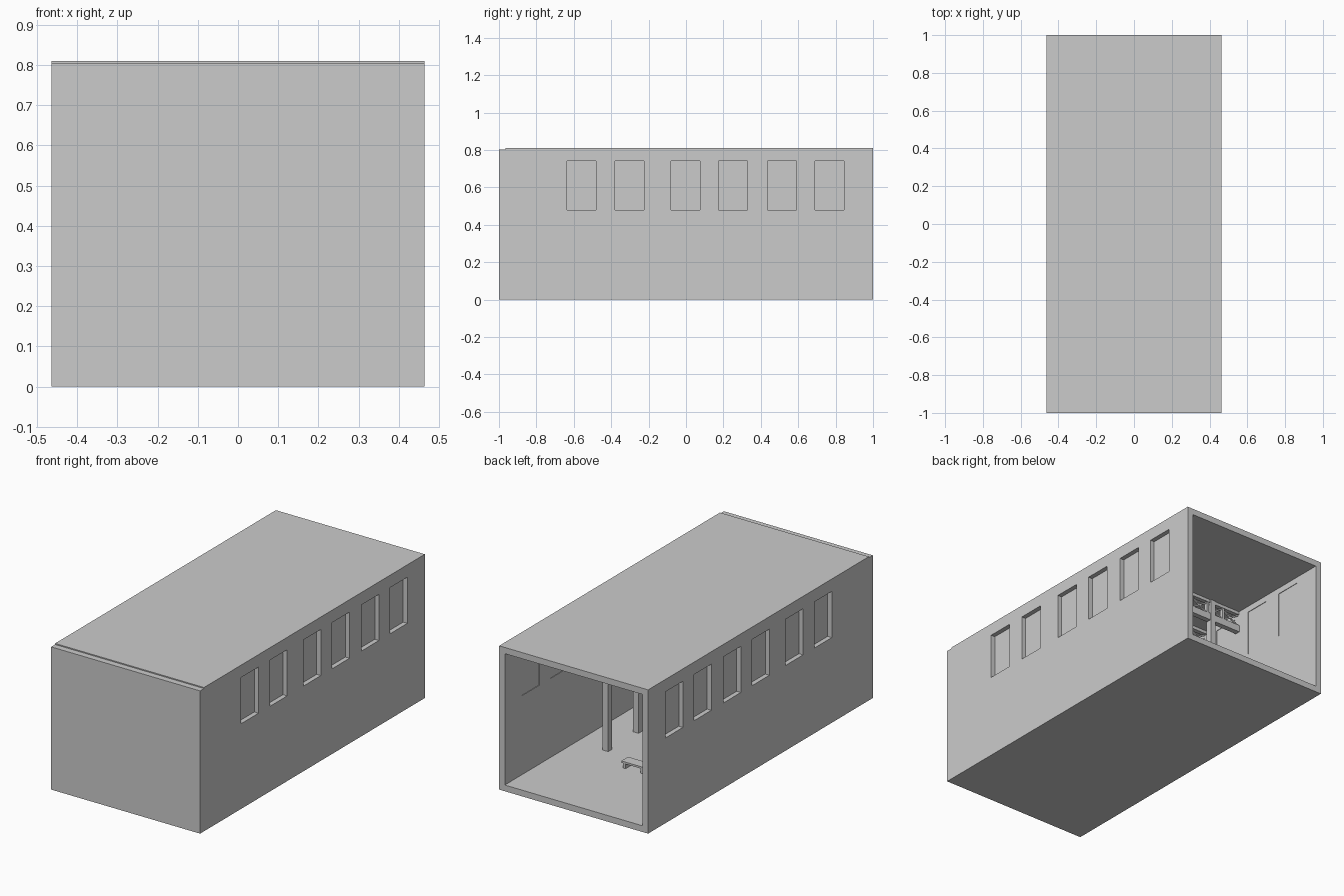
import bpy, bmesh, math
from mathutils import Matrix

cube = bpy.data.objects.get("Cube")
if cube:
    bpy.data.objects.remove(cube)

HALF_W, HEIGHT, SLAB = 0.464, 0.81, 0.035
CEILING = HEIGHT - SLAB

grey = bpy.data.materials.new("plain grey")
grey.use_nodes = True
grey.diffuse_color = (0.6, 0.6, 0.6, 1)
grey.node_tree.nodes["Principled BSDF"].inputs["Base Color"].default_value = (0.6, 0.6, 0.6, 1)


def finish(name, bm):
    mesh = bpy.data.meshes.new(name)
    bm.to_mesh(mesh)
    bm.free()
    mesh.materials.append(grey)
    obj = bpy.data.objects.new(name, mesh)
    bpy.context.collection.objects.link(obj)
    return obj


def add_box(bm, lo, hi):
    size = [b - a for a, b in zip(lo, hi)]
    mid = [(a + b) / 2 for a, b in zip(lo, hi)]
    bmesh.ops.create_cube(bm, size=1, matrix=Matrix.Translation(mid) @ Matrix.Diagonal((*size, 1)))


def add_brace(bm, x0, x1, z0, z1, y, thick):
    # thin diagonal bar in the xz plane
    length, angle = math.hypot(x1 - x0, z1 - z0), math.atan2(z1 - z0, x1 - x0)
    place = Matrix.Translation(((x0 + x1) / 2, y, (z0 + z1) / 2)) @ Matrix.Rotation(-angle, 4, "Y")
    bmesh.ops.create_cube(bm, size=1, matrix=place @ Matrix.Diagonal((length, thick, thick, 1)))


def box(name, lo, hi):
    bm = bmesh.new()
    add_box(bm, lo, hi)
    return finish(name, bm)


# Shell: floor, roof and the closed front end; the back stays open
box("floor", (-HALF_W, SLAB - 1, 0), (HALF_W, 1, SLAB))
box("roof", (-HALF_W, SLAB - 1, CEILING), (HALF_W, 1, HEIGHT))
box("front_wall", (-HALF_W, -1, 0), (HALF_W, SLAB - 1, 0.804))

# Side walls: a grid of faces with window cells left out, thickened inward
WINDOW_STARTS = (-0.635, -0.38, -0.08, 0.175, 0.437, 0.69)
WINDOW_W, SILL, HEAD = 0.155, 0.48, 0.74
ys = sorted([SLAB - 1, 1] + [s + d for s in WINDOW_STARTS for d in (0, WINDOW_W)])
zs = [SLAB, SILL, HEAD, CEILING]

for side, label in ((1, "left"), (-1, "right")):
    bm = bmesh.new()
    grid = [[bm.verts.new((side * HALF_W, y, z)) for z in zs] for y in ys]
    for i in range(len(ys) - 1):
        for j in range(len(zs) - 1):
            if j == 1 and i % 2 == 1:
                continue
            loop = [grid[i][j], grid[i + 1][j], grid[i + 1][j + 1], grid[i][j + 1]]
            bm.faces.new(loop if side > 0 else loop[::-1])
    wall = finish(label + "_wall", bm)
    thicken = wall.modifiers.new("thickness", "SOLIDIFY")
    thicken.thickness = SLAB
    thicken.offset = -1

    # Panes set deep in the openings
    bm = bmesh.new()
    xs = sorted((side * (HALF_W - 0.026), side * (HALF_W - 0.032)))
    for s in WINDOW_STARTS:
        add_box(bm, (xs[0], s, SILL), (xs[1], s + WINDOW_W, HEAD))
    finish(label + "_window_panes", bm)

# Interior: pillar pairs, each joined by a braced screen under the ceiling
PILLAR_X, PILLAR_W, INNER = 0.245, 0.034, HALF_W - SLAB
TOP, LOW = 0.757, 0.69
for n in range(4):
    y = 0.35 - 0.27 * n
    for side, label in ((1, "left"), (-1, "right")):
        x, h = side * PILLAR_X, PILLAR_W / 2
        box(f"{label}_pillar_{n + 1}", (x - h, y - h, SLAB), (x + h, y + h, CEILING))
    bm = bmesh.new()
    add_box(bm, (-INNER, y - 0.012, TOP), (INNER, y + 0.012, CEILING))
    add_box(bm, (-INNER, y - 0.015, LOW - 0.04), (INNER, y + 0.015, LOW))
    step = 2 * INNER / 8
    for k in range(8):
        x0, x1 = -INNER + k * step, -INNER + (k + 1) * step
        if k:
            add_box(bm, (x0 - 0.007, y - 0.01, LOW), (x0 + 0.007, y + 0.01, TOP))
        add_brace(bm, x0, x1, LOW, TOP, y, 0.008)
        add_brace(bm, x0, x1, TOP, LOW, y, 0.008)
    finish(f"ceiling_screen_{n + 1}", bm)

# Low bench in the middle aisle
bm = bmesh.new()
add_box(bm, (-0.08, 0.43, 0.064), (0.06, 0.49, 0.075))
for x in (-0.065, 0.045):
    add_box(bm, (x - 0.008, 0.435, SLAB), (x + 0.008, 0.485, 0.064))
finish("bench", bm)
